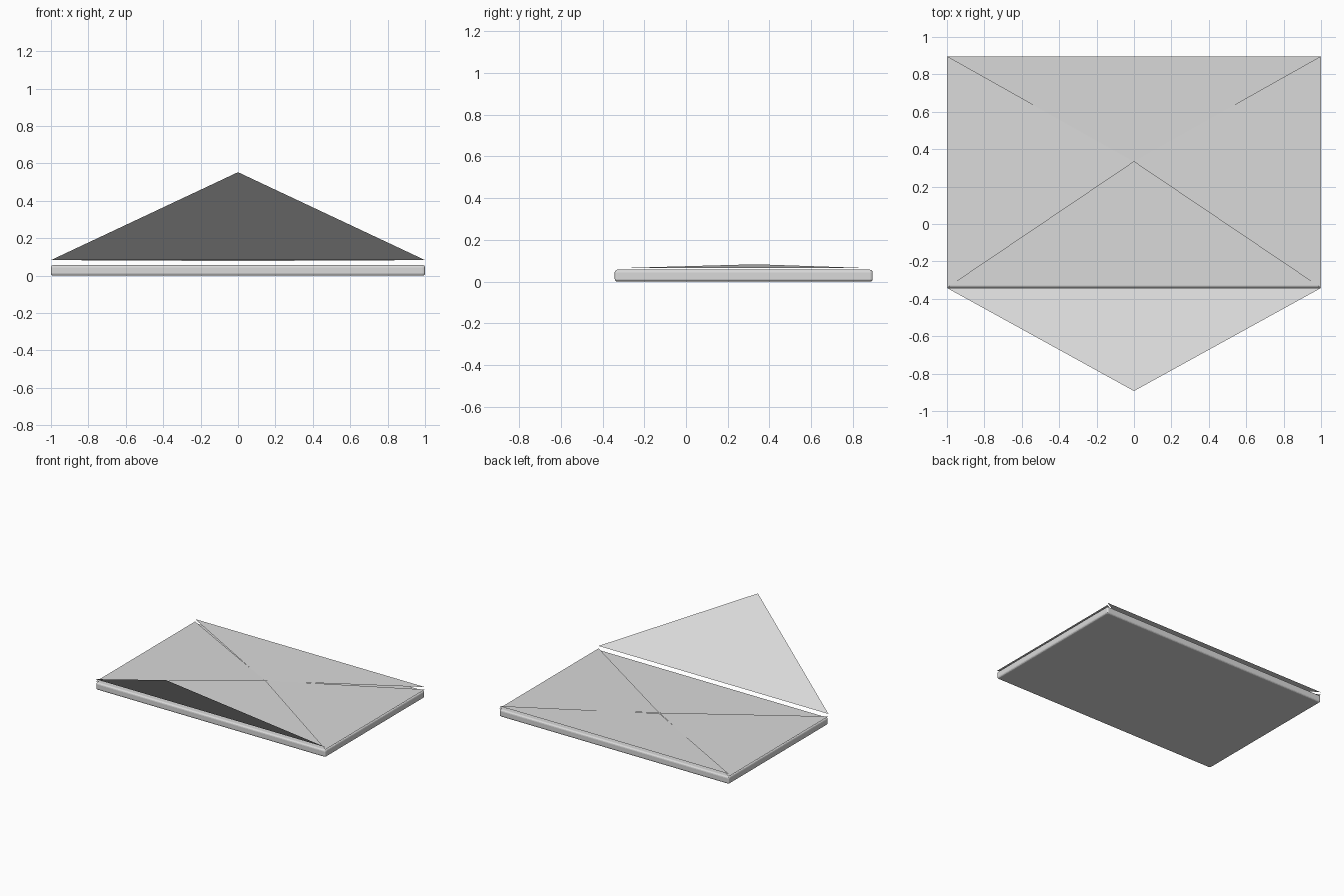
import bpy

if "Cube" in bpy.data.objects:
    bpy.data.objects.remove(bpy.data.objects["Cube"])

W, Y_FRONT, Y_BACK = 1.0, -0.342, 0.895   # half width and depth of the body
Y_MID = 0.333                             # where the folded panels meet
H = 0.057                                 # body thickness

paper = bpy.data.materials.new("pale_grey_paper")
paper.diffuse_color = (0.7, 0.7, 0.7, 1)
paper.use_nodes = True
paper.node_tree.nodes["Principled BSDF"].inputs["Base Color"].default_value = paper.diffuse_color


def make(name, verts, faces):
    mesh = bpy.data.meshes.new(name)
    mesh.from_pydata(verts, [], faces)
    mesh.materials.append(paper)
    ob = bpy.data.objects.new(name, mesh)
    bpy.context.collection.objects.link(ob)
    return ob


# Envelope body: thin slab with softened edges
bpy.ops.mesh.primitive_cube_add(size=1, location=(0, (Y_FRONT + Y_BACK) / 2, H / 2))
body = bpy.context.object
body.name = "envelope_body"
body.scale = (2 * W, Y_BACK - Y_FRONT, H)
bpy.ops.object.transform_apply(location=False, rotation=False, scale=True)
body.data.materials.append(paper)
bevel = body.modifiers.new("soft_edges", 'BEVEL')
bevel.width = 0.013
bevel.segments = 3

# Side panels: paper triangles rising slightly to the middle
for side, label in ((-1, "left"), (1, "right")):
    tri = [(side * W, Y_FRONT, 0.064), (side * W, Y_BACK, 0.064), (0, Y_MID, 0.083)]
    make(label + "_side_panel", tri, [(0, 1, 2) if side > 0 else (0, 2, 1)])

# Back panel: paper triangle folded in from the far edge
make("back_panel",
     [(W, Y_BACK, 0.083), (-W, Y_BACK, 0.083), (0, Y_MID, 0.078)], [(0, 1, 2)])

# Open flap: paper triangle tilted up from the front edge
make("open_flap",
     [(-W, Y_FRONT, 0.083), (0, -0.893, 0.553), (W, Y_FRONT, 0.083)], [(0, 1, 2)])
